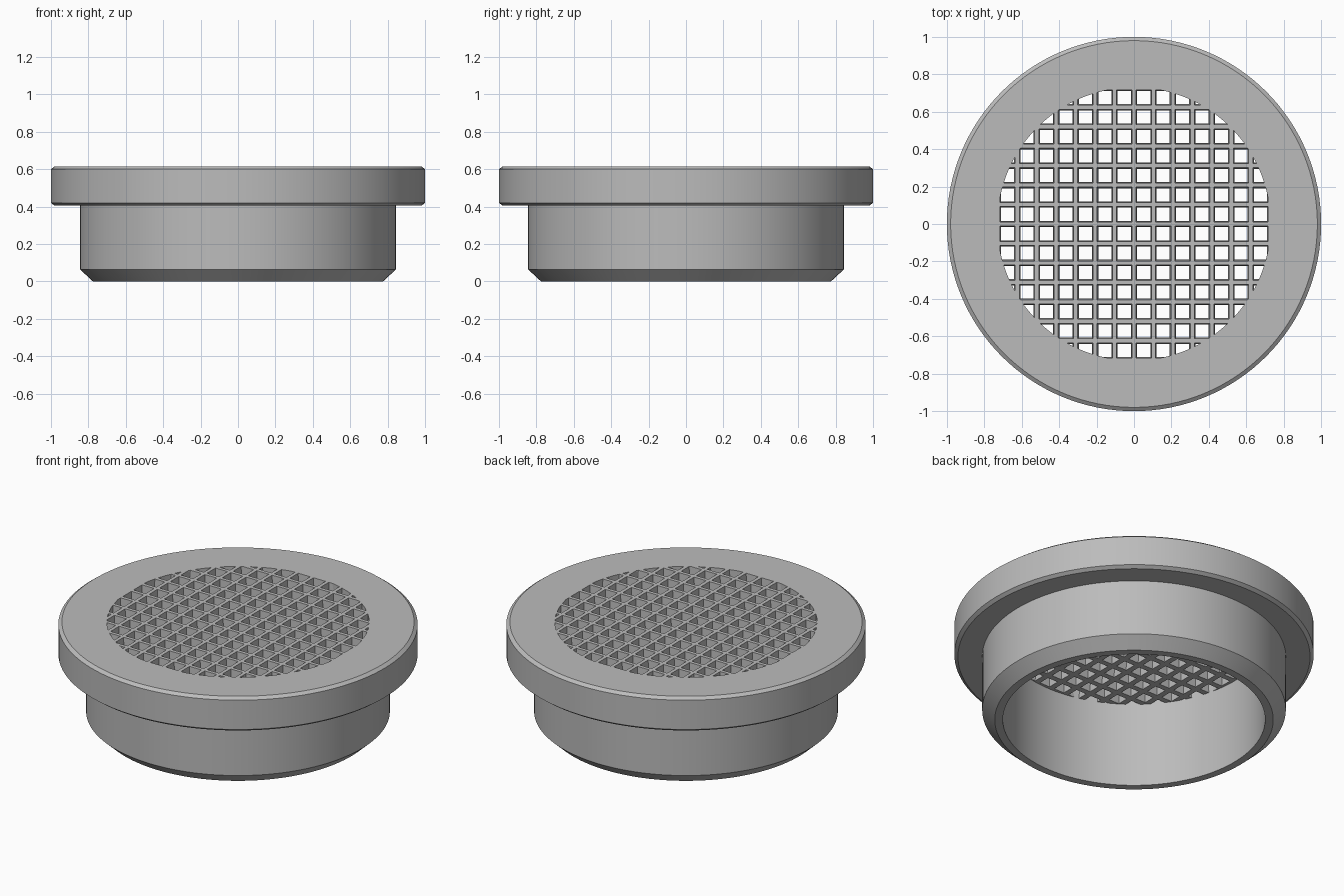
import bpy, bmesh, math

cube = bpy.data.objects.get("Cube")
if cube:
    bpy.data.objects.remove(cube, do_unlink=True)

# Single material
grey = bpy.data.materials.new("mid_grey")
grey.use_nodes = True
colour = (0.5, 0.5, 0.5, 1)
grey.diffuse_color = colour
grey.node_tree.nodes["Principled BSDF"].inputs["Base Color"].default_value = colour

INNER = 0.73
TOP = 0.615


def finish(bm, name):
    bmesh.ops.recalc_face_normals(bm, faces=bm.faces)
    mesh = bpy.data.meshes.new(name)
    bm.to_mesh(mesh)
    bm.free()
    mesh.materials.append(grey)
    obj = bpy.data.objects.new(name, mesh)
    bpy.context.collection.objects.link(obj)
    return obj


# Flanged collar: a closed profile turned around z
profile = [(INNER, 0), (0.775, 0), (0.845, 0.065), (0.845, 0.405), (0.98, 0.405),
           (1, 0.42), (1, 0.6), (0.98, TOP), (INNER, TOP)]
bm = bmesh.new()
verts = [bm.verts.new((r, 0, z)) for r, z in profile]
edges = [bm.edges.new((a, b)) for a, b in zip(verts, verts[1:] + verts[:1])]
bmesh.ops.spin(bm, geom=verts + edges, cent=(0, 0, 0), axis=(0, 0, 1),
               angle=math.tau, steps=128, use_merge=True)
bmesh.ops.remove_doubles(bm, verts=bm.verts, dist=0.0001)
collar = finish(bm, "flanged_collar")
bpy.context.view_layer.objects.active = collar
collar.select_set(True)
bpy.ops.object.shade_smooth_by_angle(angle=math.radians(15))


# Grille: bars of slightly tapered section, ending inside the collar wall
PITCH, BOTTOM = 0.104, 0.52
TOP_HALF, BOTTOM_HALF = 0.011, 0.017


def add_bar(bm, offset, along_x):
    reach = math.sqrt((INNER + 0.03) ** 2 - offset ** 2)
    section = [(-BOTTOM_HALF, BOTTOM), (BOTTOM_HALF, BOTTOM), (TOP_HALF, TOP), (-TOP_HALF, TOP)]
    ends = []
    for end in (-reach, reach):
        ring = []
        for side, z in section:
            across = offset + side
            ring.append(bm.verts.new((end, across, z) if along_x else (across, end, z)))
        ends.append(ring)
    a, b = ends
    bm.faces.new(a)
    bm.faces.new(b[::-1])
    for i in range(4):
        j = (i + 1) % 4
        bm.faces.new((a[i], b[i], b[j], a[j]))


for name, along_x in (("grille_cross_bars", True), ("grille_long_bars", False)):
    bm = bmesh.new()
    for i in range(-7, 8):
        add_bar(bm, i * PITCH, along_x)
    finish(bm, name)
